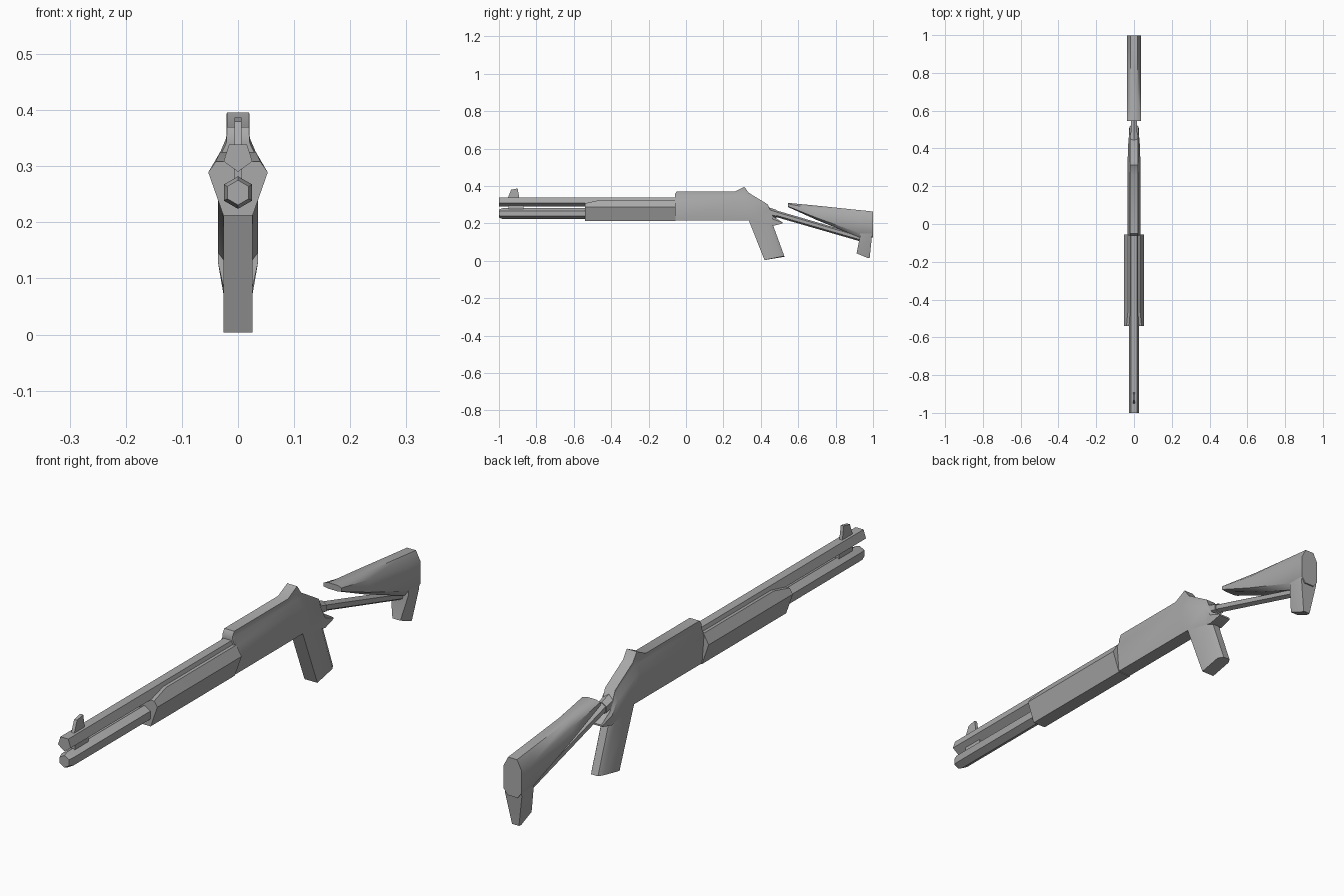
import bpy, bmesh, math
from mathutils import Vector

if "Cube" in bpy.data.objects:
    bpy.data.objects.remove(bpy.data.objects["Cube"])

metal = bpy.data.materials.new("grey_metal")
metal.use_nodes = True
GREY = (0.4, 0.4, 0.4, 1)
metal.diffuse_color = GREY
metal.node_tree.nodes["Principled BSDF"].inputs["Base Color"].default_value = GREY


def loft(name, rings):
    """Skin a closed solid through rings with equal point counts."""
    bm = bmesh.new()
    loops = [[bm.verts.new(p) for p in ring] for ring in rings]
    n = len(loops[0])
    for a, b in zip(loops, loops[1:]):
        for i in range(n):
            j = (i + 1) % n
            bm.faces.new((a[i], a[j], b[j], b[i]))
    bm.faces.new(loops[0])
    bm.faces.new(loops[-1])
    bmesh.ops.recalc_face_normals(bm, faces=bm.faces)
    mesh = bpy.data.meshes.new(name)
    bm.to_mesh(mesh)
    bm.free()
    mesh.materials.append(metal)
    obj = bpy.data.objects.new(name, mesh)
    bpy.context.collection.objects.link(obj)
    bpy.ops.object.select_all(action="DESELECT")
    obj.select_set(True)
    bpy.context.view_layer.objects.active = obj
    bpy.ops.object.shade_smooth_by_angle(angle=math.radians(40))
    return obj


def section(y, half):
    """Cross-section at y, mirrored from its (x, z) half."""
    return [(x, y, z) for x, z in half] + [(-x, y, z) for x, z in reversed(half)]


def slab(z_front, z_back, y_front, y_back, w, back_w, chamfer):
    """Flat ring for upright parts, with chamfered rear corners."""
    half = [(w, y_front, z_front), (w, y_back - chamfer, z_back), (back_w, y_back, z_back)]
    return half + [(-x, y, z) for x, y, z in reversed(half)]


def tube(name, sides, stations, start):
    """Polygonal tube through (y, z, radius) stations."""
    rings = []
    for y, z, r in stations:
        angles = [start + math.tau * i / sides for i in range(sides)]
        rings.append([(r * math.cos(a), y, z + r * math.sin(a)) for a in angles])
    return loft(name, rings)


def plate(name, outline, w):
    """Side outline of (y, z) points given a half thickness."""
    return loft(name, [[(x, y, z) for y, z in outline] for x in (-w, w)])


# Barrel and magazine tube
tube("barrel", 5, [(-1, 0.317, 0.027), (-0.04, 0.317, 0.027)], -math.pi / 2)
tube("magazine_tube", 6, [(-1, 0.253, 0.022), (-0.98, 0.253, 0.029), (-0.3, 0.253, 0.029)], math.pi / 2)

# Front sight and the band joining both tubes
plate("front_sight", [(-0.955, 0.33), (-0.935, 0.38), (-0.9, 0.387), (-0.89, 0.33)], 0.006)
plate("tube_band", [(-0.95, 0.265), (-0.95, 0.31), (-0.87, 0.31), (-0.87, 0.265)], 0.007)

# Pump handle
loft("pump_handle", [
    section(y, [(0.026, 0.212), (0.053, 0.289), (x, top)])
    for y, x, top in [(-0.54, 0.04, 0.308), (-0.46, 0.032, 0.325), (-0.055, 0.032, 0.325)]])

# Receiver: y, bottom, top, half width
body = [(-0.06, 0.215, 0.355, 0.034), (-0.05, 0.215, 0.37, 0.034), (0.26, 0.215, 0.37, 0.034),
        (0.312, 0.215, 0.396, 0.034), (0.335, 0.215, 0.364, 0.034), (0.437, 0.193, 0.302, 0.03),
        (0.465, 0.187, 0.238, 0.027), (0.516, 0.2, 0.206, 0.024)]
rings = []
for y, low, top, w in body:
    h = top - low
    shoulder = min(0.32, low + h * 0.7)
    edge = min(0.35, low + h * 0.9)
    rings.append(section(y, [(min(w, 0.026), low), (w, shoulder), (0.021, edge), (0.02, top)]))
loft("receiver", rings)

# Pistol grip
loft("grip", [slab(0.004, 0.022, 0.42, 0.527, 0.026, 0.014, 0.02),
              slab(0.225, 0.2, 0.332, 0.462, 0.026, 0.014, 0.02)])

# Stock strut and its collar
tube("stock_strut", 6, [(0.42, 0.27, 0.018), (0.95, 0.116, 0.017)], math.pi / 2)
tube("strut_collar", 6, [(0.42, 0.268, 0.026), (0.485, 0.25, 0.022)], math.pi / 2)

# Shoulder stock
loft("stock", [
    section(y, [(0.02, low), (0.036, low + (top - low) * 0.15),
                (0.036, top - (top - low) * 0.25), (0.018, top)])
    for y, low, top in [(0.545, 0.288, 0.31), (0.7, 0.218, 0.295),
                        (0.93, 0.125, 0.271), (0.999, 0.125, 0.264)]])

# Butt hook below the stock
loft("butt_hook", [slab(0.04, 0.015, 0.912, 0.982, 0.016, 0.014, 0.01),
                   slab(0.13, 0.13, 0.93, 0.994, 0.036, 0.034, 0.005),
                   slab(0.17, 0.17, 0.93, 0.999, 0.036, 0.034, 0.005)])
